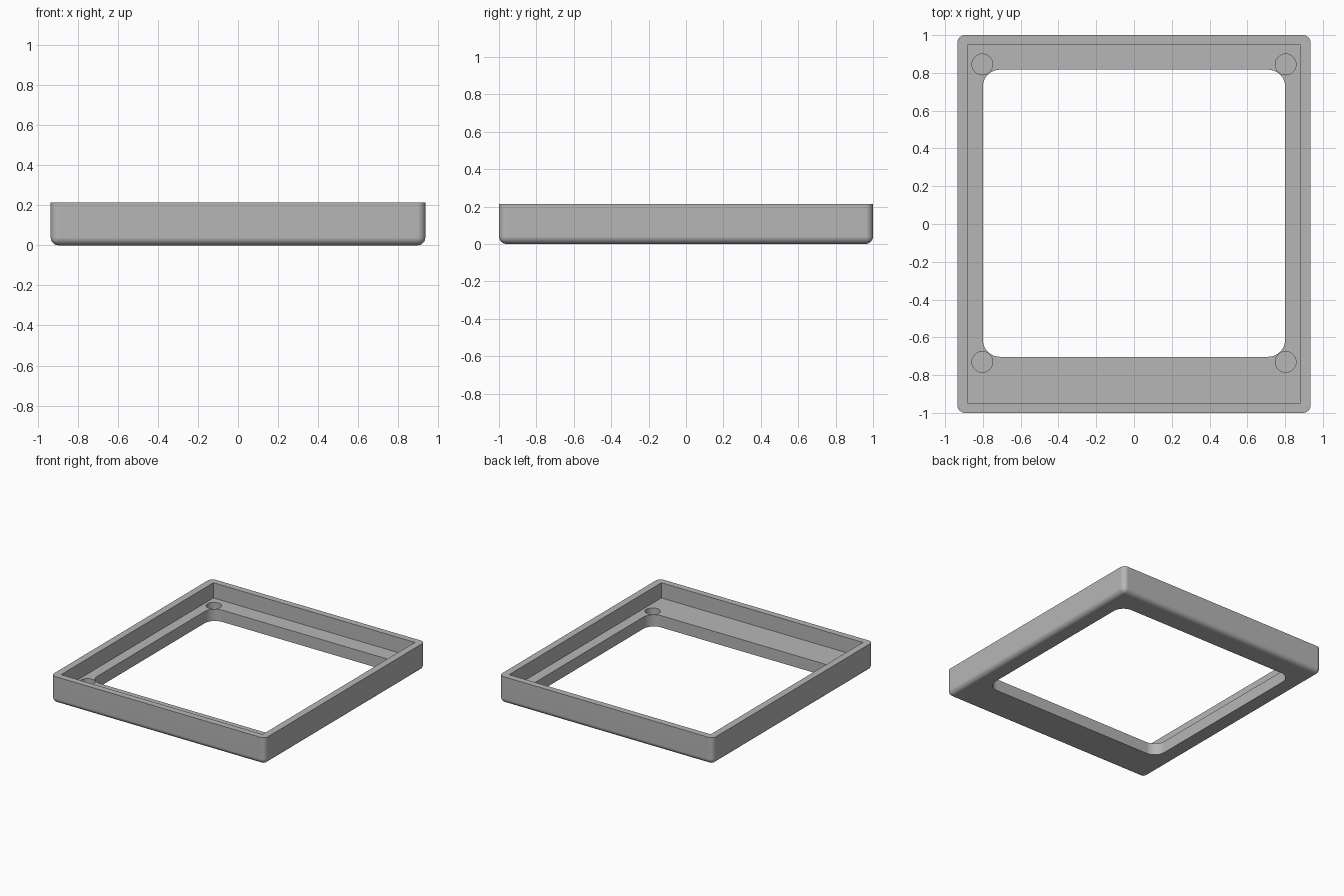
import bpy, bmesh
from math import radians

default = bpy.data.objects.get("Cube")
if default:
    bpy.data.objects.remove(default, do_unlink=True)

HEIGHT = 0.213
LEDGE = 0.093      # top of the inner ledge
HOLE_DEPTH = 0.055

grey = bpy.data.materials.new("plain grey")
grey.use_nodes = True
colour = (0.47, 0.47, 0.47, 1)
grey.diffuse_color = colour
grey.node_tree.nodes["Principled BSDF"].inputs["Base Color"].default_value = colour


def add_object(name, bm):
    bmesh.ops.recalc_face_normals(bm, faces=bm.faces)
    mesh = bpy.data.meshes.new(name)
    bm.to_mesh(mesh)
    bm.free()
    mesh.materials.append(grey)
    obj = bpy.data.objects.new(name, mesh)
    bpy.context.collection.objects.link(obj)
    return obj


def block(name, low, high, radius=0, bottom_too=False, segments=8):
    """Box between two corners, with rounded upright and optional bottom edges."""
    bm = bmesh.new()
    bmesh.ops.create_cube(bm, size=1)
    for v in bm.verts:
        v.co = [lo + (c + 0.5) * (hi - lo) for c, lo, hi in zip(v.co, low, high)]
    if radius:
        def chosen(e):
            a, b = (v.co.z for v in e.verts)
            return abs(a - b) > 1e-4 or (bottom_too and max(a, b) < low[2] + 1e-4)
        bmesh.ops.bevel(bm, geom=[e for e in bm.edges if chosen(e)], offset=radius,
                        segments=segments, profile=0.5, affect='EDGES')
    return add_object(name, bm)


def peg(name, x, y, bottom, top, radius):
    bm = bmesh.new()
    bmesh.ops.create_cone(bm, cap_ends=True, segments=40, radius1=radius,
                          radius2=radius, depth=top - bottom)
    bmesh.ops.translate(bm, verts=bm.verts, vec=(x, y, (top + bottom) / 2))
    return add_object(name, bm)


# Outer shell with rounded corners and underside
frame = block("bezel_frame", (-0.935, -1, 0), (0.935, 1, HEIGHT), 0.04, True)

# Recess, window opening and four blind corner holes
cutters = [
    block("recess_cutter", (-0.88, -0.95, LEDGE), (0.88, 0.95, 0.4)),
    block("window_cutter", (-0.8, -0.703, -0.1), (0.8, 0.817, 0.3), 0.09),
]
for x in (-0.803, 0.803):
    for y in (-0.73, 0.845):
        cutters.append(peg("hole_cutter", x, y, LEDGE - HOLE_DEPTH, 0.15, 0.055))

bpy.ops.object.select_all(action='DESELECT')
bpy.context.view_layer.objects.active = frame
frame.select_set(True)
for cutter in cutters:
    cutter.hide_render = True
    cut = frame.modifiers.new("cut", 'BOOLEAN')
    cut.operation = 'DIFFERENCE'
    cut.solver = 'EXACT'
    cut.object = cutter
    bpy.ops.object.modifier_apply(modifier=cut.name)
    bpy.data.objects.remove(cutter, do_unlink=True)

# Smooth fillets, crisp edges, flat walls
bpy.ops.object.shade_smooth_by_angle(angle=radians(30))
normals = frame.modifiers.new("flat walls", 'WEIGHTED_NORMAL')
normals.keep_sharp = True
